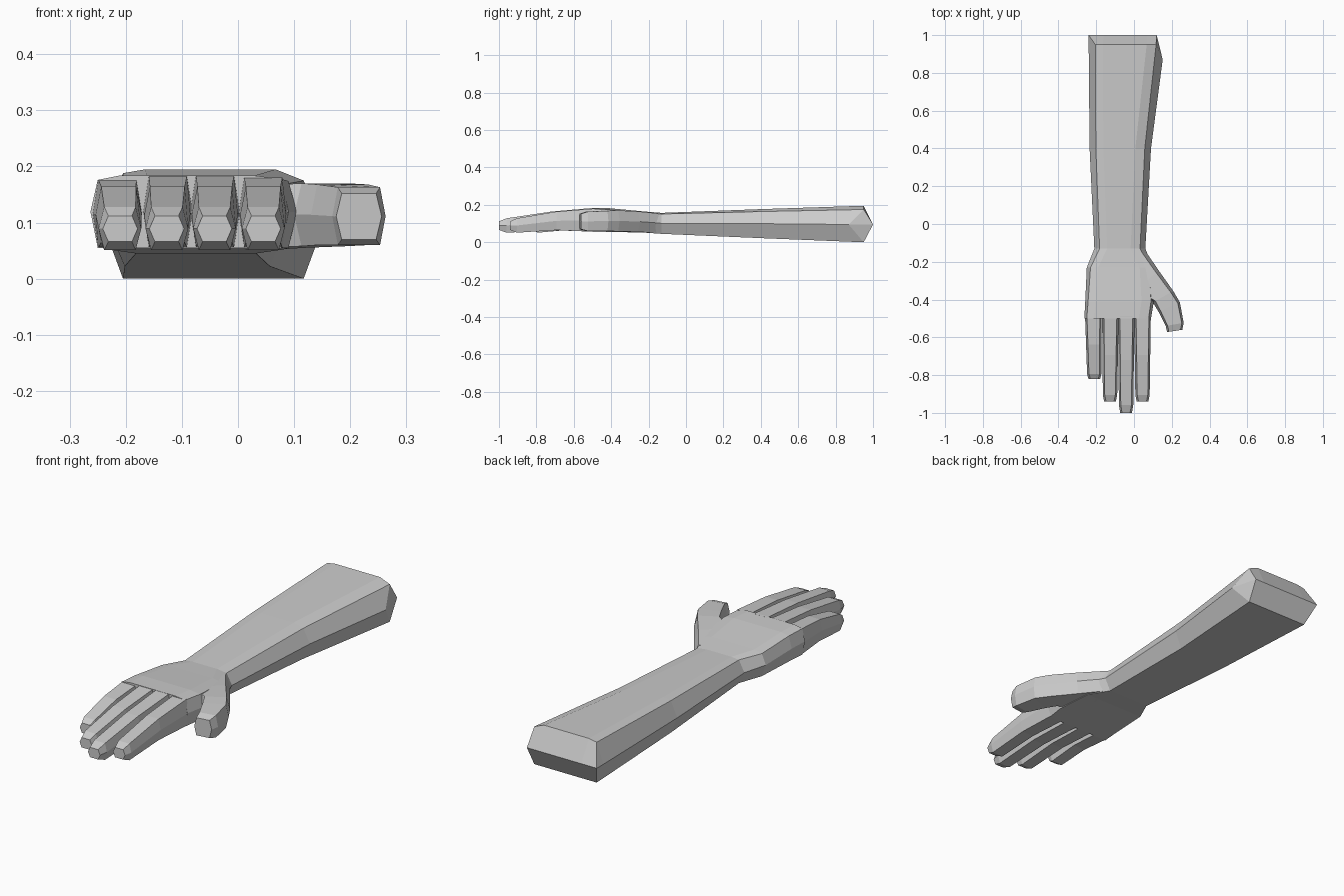
import bpy, bmesh
from mathutils import Vector

if "Cube" in bpy.data.objects:
    bpy.data.objects.remove(bpy.data.objects["Cube"])


def section(p, q, zt, zb, inset=0.012, crown=None, zm=None):
    """Faceted cross-section between side points p and q (top view), with side ridges at mid height."""
    p, q = Vector(p), Vector(q)
    d = (q - p).normalized()
    a, b = p + d * inset, q - d * inset
    zm = (zt + zb) / 2 if zm is None else zm
    pts = [(p, zm)]
    if crown:
        pts += [(a, zt - crown[0]), (a + d * 0.04, zt), (b - d * 0.05, zt), (b, zt - crown[1])]
    else:
        pts += [(a, zt), (b, zt)]
    pts += [(q, zm), (b, zb), (a, zb)]
    return [(v.x, v.y, z) for v, z in pts]


def loft(name, sections, cap_start=True, cap_end=True):
    bm = bmesh.new()
    rings = [[bm.verts.new(c) for c in s] for s in sections]
    n = len(rings[0])
    for r, s in zip(rings, rings[1:]):
        for i in range(n):
            j = (i + 1) % n
            bm.faces.new((r[i], r[j], s[j], s[i]))
    if cap_start:
        bm.faces.new(rings[0])
    if cap_end:
        bm.faces.new(rings[-1])
    bmesh.ops.remove_doubles(bm, verts=bm.verts, dist=0.0005)
    bmesh.ops.recalc_face_normals(bm, faces=bm.faces)
    me = bpy.data.meshes.new(name)
    bm.to_mesh(me)
    bm.free()
    ob = bpy.data.objects.new(name, me)
    bpy.context.collection.objects.link(ob)
    return ob


# Forearm, closing to a ridge at the elbow end
wrist = section((-0.21, -0.13), (0.06, -0.13), 0.157, 0.045, 0.028, (0.004, 0.006))
elbow = section((-0.24, 0.95), (0.152, 0.95), 0.195, 0.0, 0.035, (0.007, 0.02), 0.095)
elbow[5] = (0.152, 0.87, 0.095)
tip_l, tip_r = (-0.24, 1.0, 0.095), (0.12, 1.0, 0.095)
ridge = [tip_l, tip_l, (-0.16, 1.0, 0.095), (0.07, 1.0, 0.095), tip_r, tip_r, tip_r, tip_l]
loft("forearm", [
    wrist,
    section((-0.235, 0.4), (0.09, 0.4), 0.177, 0.022, 0.033, (0.006, 0.013)),
    elbow,
    ridge,
], cap_start=False, cap_end=False)

# Palm, sharing the wrist outline
loft("palm", [
    wrist,
    section((-0.25, -0.23), (0.10, -0.23), 0.165, 0.052, 0.02, (0.008, 0.008)),
    section((-0.258, -0.41), (0.105, -0.41), 0.182, 0.055, 0.015, (0.008, 0.008)),
    section((-0.263, -0.5), (0.09, -0.5), 0.184, 0.055, 0.013, (0.008, 0.006)),
], cap_start=False)

# Fingers: base centre x, tip centre x, tip y, base top height
for name, x0, x1, y1, top in [
    ("little_finger", -0.215, -0.21, -0.82, 0.176),
    ("ring_finger", -0.125, -0.127, -0.94, 0.183),
    ("middle_finger", -0.041, -0.042, -1.0, 0.184),
    ("index_finger", 0.045, 0.045, -0.94, 0.18),
]:
    rings = []
    for t, half, zt, zb in [(0, 0.044, top, 0.056), (0.45, 0.041, 0.164, 0.065),
                            (0.92, 0.038, 0.128, 0.051), (1, 0.031, 0.112, 0.066)]:
        x = x0 + (x1 - x0) * t
        y = -0.49 + (y1 + 0.49) * t
        rings.append(section((x - half, y), (x + half, y), zt, zb, 0.01))
    loft(name, rings)

# Thumb, sweeping out from the wrist side
loft("thumb", [
    section((0.0, -0.19), (0.055, -0.135), 0.154, 0.05, 0.02),
    section((0.0, -0.36), (0.13, -0.245), 0.165, 0.055, 0.018),
    section((0.10, -0.415), (0.208, -0.355), 0.17, 0.058, 0.015),
    section((0.13, -0.465), (0.243, -0.415), 0.168, 0.06, 0.012),
    section((0.168, -0.54), (0.263, -0.523), 0.163, 0.06, 0.01),
    section((0.175, -0.572), (0.256, -0.56), 0.152, 0.07, 0.01),
])
